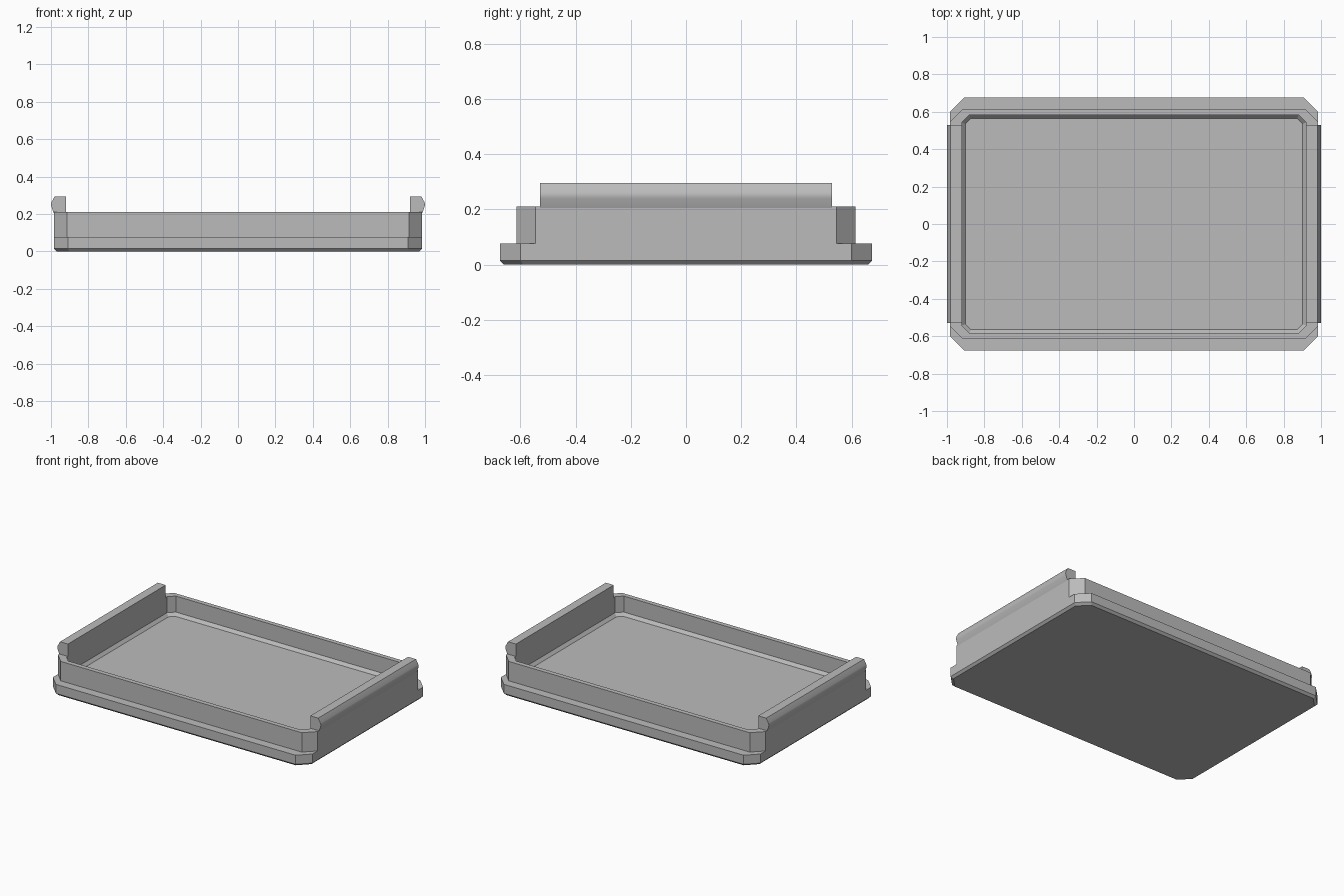
import bpy
import bmesh
import math

cube = bpy.data.objects.get("Cube")
if cube:
    bpy.data.objects.remove(cube, do_unlink=True)

grey = bpy.data.materials.new("plain grey")
grey.use_nodes = True
colour = (0.5, 0.5, 0.5, 1)
grey.diffuse_color = colour
grey.node_tree.nodes["Principled BSDF"].inputs["Base Color"].default_value = colour


def octagon(bm, hx, hy, cut, z):
    """Rectangle ring with clipped corners, counter-clockwise."""
    pts = [(hx, cut - hy), (hx, hy - cut), (hx - cut, hy), (cut - hx, hy),
           (-hx, hy - cut), (-hx, cut - hy), (cut - hx, -hy), (hx - cut, -hy)]
    return [bm.verts.new((x, y, z)) for x, y in pts]


def finish(bm, name):
    bmesh.ops.recalc_face_normals(bm, faces=bm.faces[:])
    mesh = bpy.data.meshes.new(name)
    bm.to_mesh(mesh)
    bm.free()
    mesh.materials.append(grey)
    obj = bpy.data.objects.new(name, mesh)
    bpy.context.collection.objects.link(obj)
    bpy.ops.object.select_all(action="DESELECT")
    obj.select_set(True)
    bpy.context.view_layer.objects.active = obj
    bpy.ops.object.shade_smooth_by_angle(angle=math.radians(30))


def stacked_rings(name, rings):
    bm = bmesh.new()
    loops = [octagon(bm, *ring) for ring in rings]
    for a, b in zip(loops, loops[1:]):
        for i in range(8):
            j = (i + 1) % 8
            bm.faces.new((a[i], a[j], b[j], b[i]))
    bm.faces.new(loops[0][::-1])
    bm.faces.new(loops[-1])
    finish(bm, name)


# Tray: bevelled foot, flange, upright wall, then down inside to the floor
stacked_rings("tray", [
    (0.97, 0.66, 0.07, 0),
    (0.985, 0.675, 0.075, 0.015),
    (0.985, 0.675, 0.075, 0.077),
    (0.985, 0.615, 0.07, 0.077),
    (0.985, 0.615, 0.07, 0.21),
    (0.92, 0.583, 0.04, 0.21),
    (0.92, 0.583, 0.04, 0.10),
    (0.902, 0.565, 0.03, 0.08),
])

# Rounded gripping lips along both short sides
lip_profile = [(0.92, 0.205), (0.985, 0.205), (0.998, 0.24), (1.0, 0.252),
               (0.997, 0.264), (0.98, 0.295), (0.92, 0.295)]
for side, name in ((1, "left_lip"), (-1, "right_lip")):
    bm = bmesh.new()
    ends = [[bm.verts.new((side * x, y, z)) for x, z in lip_profile]
            for y in (-0.53, 0.53)]
    count = len(lip_profile)
    for i in range(count):
        j = (i + 1) % count
        bm.faces.new((ends[0][i], ends[0][j], ends[1][j], ends[1][i]))
    bm.faces.new(ends[0])
    bm.faces.new(ends[1][::-1])
    finish(bm, name)
